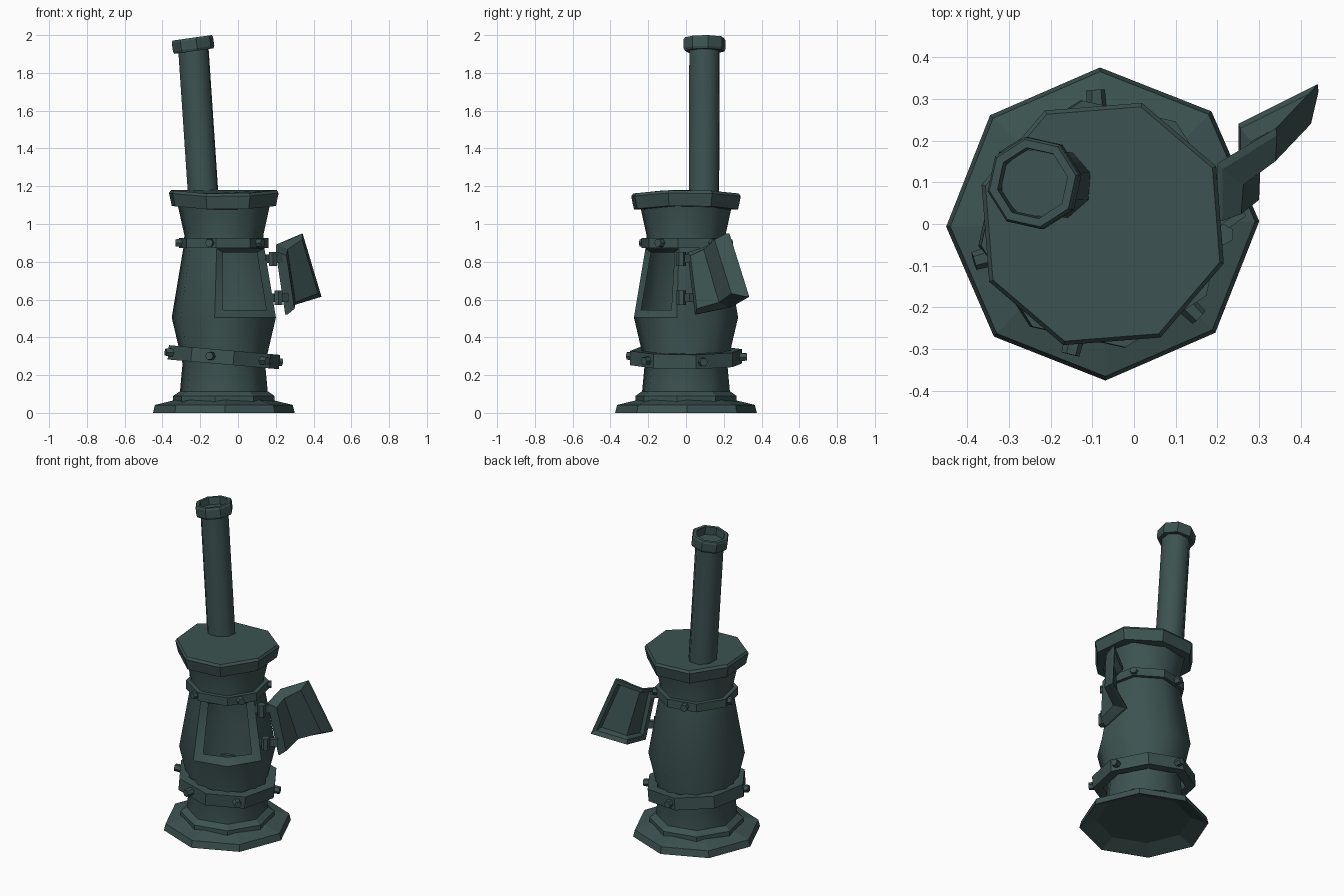
import bpy, bmesh, math
from math import radians, cos, sin
from mathutils import Vector, Matrix

if "Cube" in bpy.data.objects:
    bpy.data.objects.remove(bpy.data.objects["Cube"])

iron = bpy.data.materials.new("dark_green_iron")
iron.use_nodes = True
COLOUR = (0.045, 0.086, 0.082, 1)
iron.diffuse_color = COLOUR
iron.node_tree.nodes["Principled BSDF"].inputs["Base Color"].default_value = COLOUR

AXIS = Vector((-0.075, 0, 0))   # centre line of the stove
SIDES = 8


def finish(name, bm, recalc=True, smooth=False):
    if recalc:
        bmesh.ops.recalc_face_normals(bm, faces=bm.faces[:])
    mesh = bpy.data.meshes.new(name)
    bm.to_mesh(mesh)
    bm.free()
    mesh.materials.append(iron)
    ob = bpy.data.objects.new(name, mesh)
    bpy.context.collection.objects.link(ob)
    if smooth:
        bpy.ops.object.select_all(action='DESELECT')
        bpy.context.view_layer.objects.active = ob
        ob.select_set(True)
        bpy.ops.object.shade_smooth_by_angle(angle=radians(50))


def ring(bm, r, z, phase, wave=0.0):
    return [bm.verts.new((r * cos(a), r * sin(a), z + wave * cos(2 * a)))
            for a in (radians(phase + 360 * i / SIDES) for i in range(SIDES))]


def bridge(bm, a, b, skip=()):
    for i in range(len(a)):
        if i not in skip:
            j = (i + 1) % len(a)
            bm.faces.new((a[i], a[j], b[j], b[i]))


def lathe(name, profile, phase, matrix, smooth=False, closed=False, wave=0.0):
    """Eight-sided turned part; a closed profile makes a hollow band."""
    bm = bmesh.new()
    rings = [ring(bm, r, z, phase, wave) for r, z in profile]
    for a, b in zip(rings, rings[1:]):
        bridge(bm, a, b)
    if closed:
        bridge(bm, rings[-1], rings[0])
    else:
        bm.faces.new(rings[0])
        bm.faces.new(rings[-1])
    bm.transform(matrix)
    finish(name, bm, smooth=smooth)


at_axis = Matrix.Translation(AXIS)

# Flared foot with a dished underside, and the plinth above it
lathe("base", [(0.275, 0.04), (0.368, 0.0), (0.375, 0.0), (0.365, 0.042), (0.25, 0.07)],
      1, at_axis)
lathe("plinth", [(0.272, 0.055), (0.272, 0.09), (0.235, 0.115)], -10, at_axis)

# Hollow barrel body with a firebox opening two faces wide
PHASE = -100
bm = bmesh.new()
outer = [ring(bm, r, z, PHASE) for r, z in
         [(0.24, 0.07), (0.222, 0.26), (0.28, 0.505), (0.218, 0.87), (0.212, 0.94), (0.25, 1.11)]]
for k, (a, b) in enumerate(zip(outer, outer[1:])):
    bridge(bm, a, b, (0, 1) if k == 2 else ())
bm.faces.new(outer[0][::-1])
bm.faces.new(outer[-1])

# Bevelled frame around the opening, on its own vertices so that its edge stays sharp
lip = [bm.verts.new(v.co) for v in outer[2][:3] + outer[3][2::-1]]
inside = [bm.verts.new((r * cos(radians(a)), r * sin(radians(a)), z))
          for r, z, a in ((0.238, 0.545, -91), (0.238, 0.545, -55), (0.238, 0.545, -19),
                          (0.185, 0.85, -19), (0.185, 0.85, -55), (0.185, 0.85, -91))]
bridge(bm, lip, inside)
bm.transform(at_axis)
finish("body", bm, recalc=False, smooth=True)

# Slightly warped lid
lathe("lid", [(0.24, 1.085), (0.29, 1.087), (0.305, 1.155), (0.295, 1.17)], 27, at_axis, wave=0.011)


# Clamping bands with bolts
def band(name, r, z, half, tilt, angles, reach, phase):
    m = at_axis @ Matrix.Translation((0, 0, z)) @ Matrix.Rotation(radians(tilt), 4, 'Y')
    lathe(name, [(r - 0.06, -half), (r, -half), (r, half), (r - 0.06, half)], phase, m, closed=True)
    for k, angle in enumerate(angles):
        bm = bmesh.new()
        bmesh.ops.create_cone(bm, cap_ends=True, segments=6, radius1=0.026, radius2=0.022, depth=0.08)
        bm.transform(m @ Matrix.Rotation(radians(angle), 4, 'Z')
                     @ Matrix.Translation((reach - 0.04, 0, 0)) @ Matrix.Rotation(radians(90), 4, 'Y'))
        finish(f"{name}_bolt_{k + 1}", bm)


band("lower_band", 0.3, 0.295, 0.038, 5, (-164, -104, -44, 17, 93), 0.322, 10)
band("upper_band", 0.24, 0.9, 0.026, 0, range(-180, 180, 72), 0.255, -10)

# Leaning chimney pipe and its hollow collar
foot, top = Vector((-0.182, 0.095, 1.12)), Vector((-0.237, 0.098, 1.94))
lean = (top - foot).to_track_quat('Z', 'Y').to_matrix().to_4x4()
lathe("chimney_pipe", [(0.085, 0), (0.085, (top - foot).length)], 22,
      Matrix.Translation(foot) @ lean, smooth=True)
lathe("chimney_collar", [(0.07, -0.035), (0.106, -0.035), (0.112, -0.022), (0.112, 0.025), (0.106, 0.036),
                         (0.086, 0.036), (0.083, -0.015)], 10,
      Matrix.Translation((-0.238, 0.098, 1.95)) @ Matrix.Rotation(radians(-8), 4, 'Y'))

# Open folded door: rim from the hinge to the free side and back, a plug inside, a recess outside
rim = [Vector(p) for p in [(0.25, 0.05, 0.52), (0.25, 0.24, 0.56), (0.44, 0.335, 0.615),
                           (0.34, 0.23, 0.95), (0.2, 0.145, 0.89), (0.2, 0.01, 0.85)]]
inward = [Vector(p) for p in [(0.045, -0.01, 0), (0.05, -0.055, 0), (0.008, -0.07, 0)]]
inward += inward[::-1]
middle = sum(rim, Vector()) / 6
bm = bmesh.new()
loops = [[bm.verts.new(p.lerp(middle, shrink) + d * depth) for p, d in zip(rim, inward)]
         for shrink, depth in ((0.2, 0.5), (0.15, 0), (0, 0), (0, 0.25), (0.15, 1))]
for a, b in zip(loops, loops[1:]):
    bridge(bm, a, b)
for v in (loops[0], loops[-1]):
    bm.faces.new((v[0], v[1], v[4], v[5]))
    bm.faces.new((v[1], v[2], v[3], v[4]))
finish("door", bm)

# Hinges: a knuckle and a strap at each height
for label, x, z in (("lower", 0.215, 0.61), ("upper", 0.185, 0.815)):
    bm = bmesh.new()
    bmesh.ops.create_cone(bm, cap_ends=True, segments=6, radius1=0.025, radius2=0.025, depth=0.075)
    bm.transform(Matrix.Translation((x, -0.025, z)))
    finish(f"{label}_hinge_knuckle", bm)
    bm = bmesh.new()
    bmesh.ops.create_cube(bm, size=1, matrix=Matrix.Translation((x, 0.0, z))
                          @ Matrix.Rotation(radians(35), 4, 'Z') @ Matrix.Diagonal((0.11, 0.03, 0.045, 1)))
    finish(f"{label}_hinge_strap", bm)
